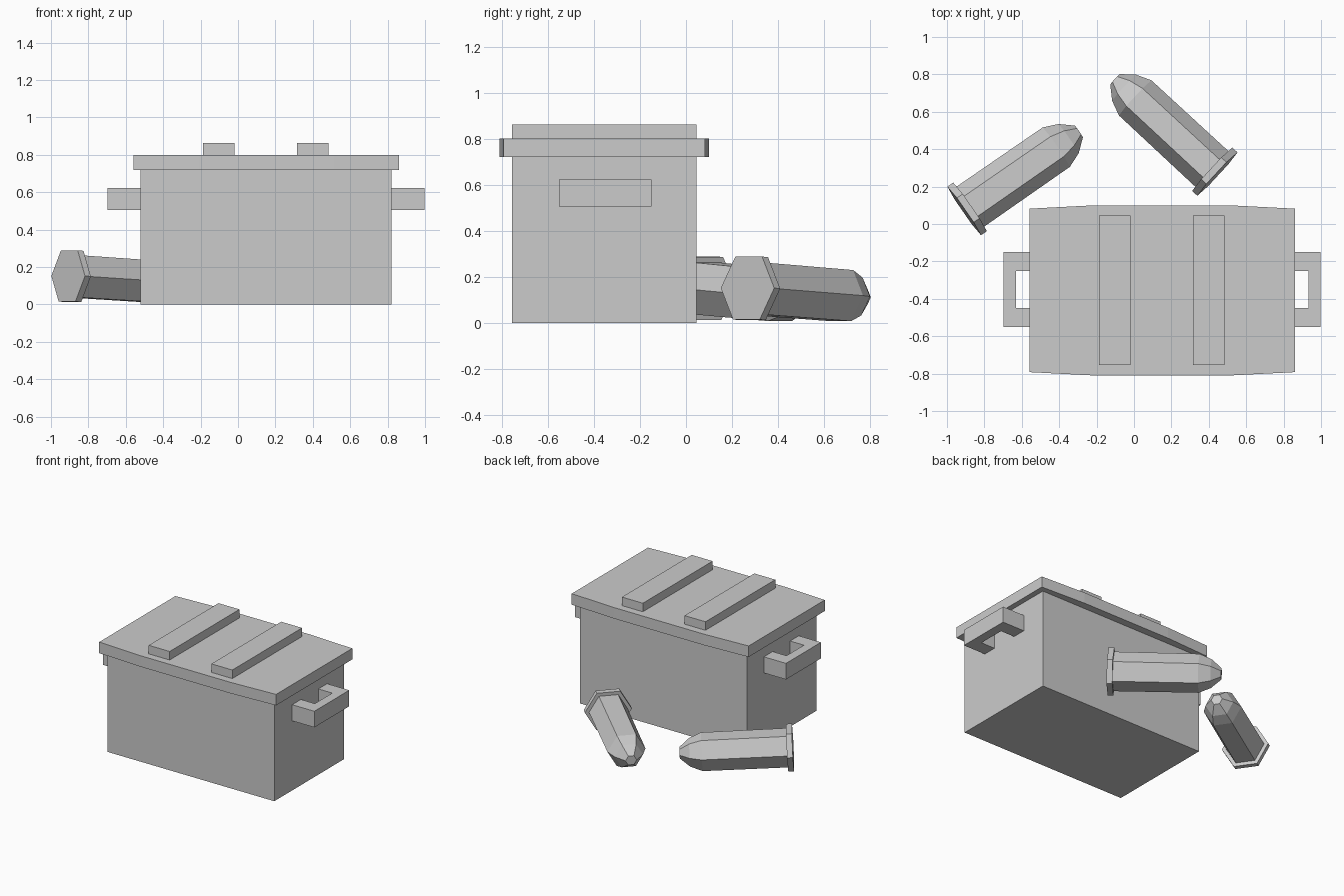
import bpy, bmesh
from math import radians, cos, sin, pi
from mathutils import Matrix

cube = bpy.data.objects.get("Cube")
if cube:
    bpy.data.objects.remove(cube, do_unlink=True)

GREY = (0.6, 0.6, 0.6, 1)
grey = bpy.data.materials.new("plain grey")
grey.use_nodes = True
grey.diffuse_color = GREY
grey.node_tree.nodes["Principled BSDF"].inputs["Base Color"].default_value = GREY


def finish(name, bm):
    bmesh.ops.recalc_face_normals(bm, faces=bm.faces)
    mesh = bpy.data.meshes.new(name)
    bm.to_mesh(mesh)
    bm.free()
    mesh.materials.append(grey)
    obj = bpy.data.objects.new(name, mesh)
    bpy.context.collection.objects.link(obj)
    return obj


def prism(name, outline, z0, z1):
    """Extrude a flat outline straight up."""
    bm = bmesh.new()
    face = bm.faces.new([bm.verts.new((x, y, z0)) for x, y in outline])
    top = bmesh.ops.extrude_face_region(bm, geom=[face])["geom"]
    verts = [v for v in top if isinstance(v, bmesh.types.BMVert)]
    bmesh.ops.translate(bm, verts=verts, vec=(0, 0, z1 - z0))
    return finish(name, bm)


def rect(x0, x1, y0, y1):
    return [(x0, y0), (x1, y0), (x1, y1), (x0, y1)]


def shell(name, base, yaw):
    """Hexagonal shell lying down, nose slightly lower than its rim."""
    profile = [(0, 0.158), (0.038, 0.158), (0.038, 0.13),
               (0.6, 0.128), (0.68, 0.095), (0.747, 0.038)]
    bm = bmesh.new()
    rings = [[bm.verts.new((s, r * cos(i * pi / 3), r * sin(i * pi / 3)))
              for i in range(6)] for s, r in profile]
    for a, b in zip(rings, rings[1:]):
        for i in range(6):
            j = (i + 1) % 6
            bm.faces.new((a[i], a[j], b[j], b[i]))
    bm.faces.new(rings[0])
    bm.faces.new(rings[-1])
    pose = (Matrix.Translation(base) @ Matrix.Rotation(radians(yaw), 4, "Z")
            @ Matrix.Rotation(radians(3.1), 4, "Y"))
    bm.transform(pose)
    return finish(name, bm)


# Crate body
CX, CY = 0.15, -0.355
prism("crate_body", rect(-0.52, 0.82, -0.755, 0.045), 0, 0.72)

# Lid with slightly bowed long sides
half = [(0.71, -0.437), (0.71, 0.437), (0.36, 0.455), (-0.36, 0.455)]
lid = half + [(-0.71, 0.437), (-0.71, -0.437), (-0.36, -0.455), (0.36, -0.455)]
prism("lid", [(CX + x, CY + y) for x, y in lid], 0.72, 0.80)

# Raised slats on the lid
for side, x in (("right", -0.188), ("left", 0.315)):
    prism(f"{side}_lid_slat", rect(x, x + 0.168, -0.755, 0.045), 0.80, 0.862)

# U-shaped handles at both ends
grip = [(0.67, -0.2), (0.848, -0.2), (0.848, 0.2), (0.67, 0.2),
        (0.67, 0.1), (0.782, 0.1), (0.782, -0.1), (0.67, -0.1)]
for side, s in (("right", -1), ("left", 1)):
    prism(f"{side}_handle", [(CX + s * x, CY + 0.005 + y) for x, y in grip],
          0.505, 0.622)

# Loose shells behind the crate
shell("right_shell", (-0.908, 0.07, 0.152), 34.7)
shell("left_shell", (0.446, 0.267, 0.152), 137.2)
